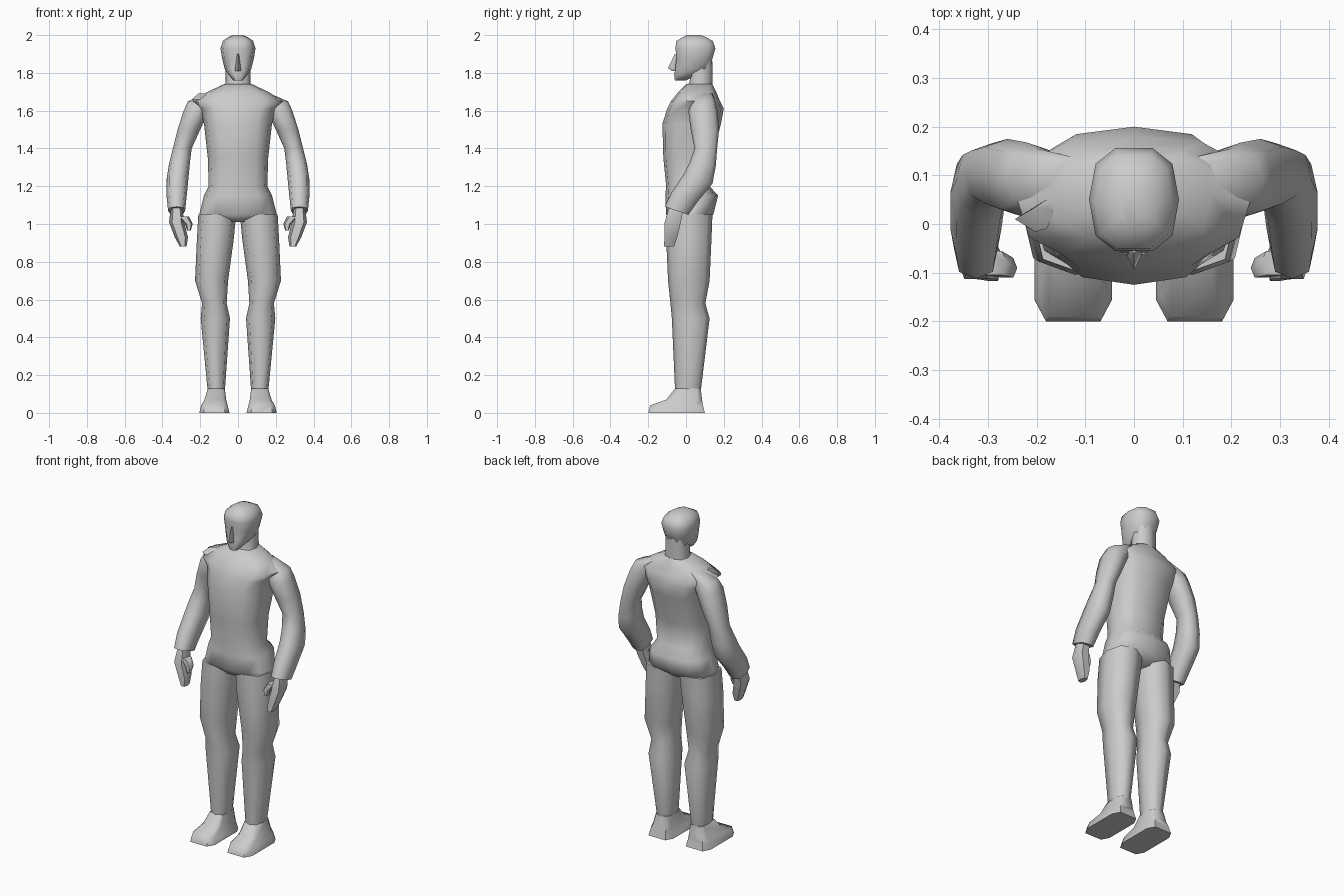
import bpy
import bmesh
from math import cos, sin, pi, radians, copysign

default_cube = bpy.data.objects.get("Cube")
if default_cube:
    bpy.data.objects.remove(default_cube)

grey_value = (.6, .6, .6, 1)
grey = bpy.data.materials.new("plain grey")
grey.use_nodes = True
grey.diffuse_color = grey_value
grey.node_tree.nodes["Principled BSDF"].inputs["Base Color"].default_value = grey_value


def outline(sides, power, flat_front):
    """Superellipse fitted to a unit box, with an edge or a corner at the front."""
    points = []
    for step in range(sides):
        angle = 2 * pi * (step + flat_front / 2) / sides
        c, s = cos(angle), sin(angle)
        points.append((copysign(abs(c) ** power, c), copysign(abs(s) ** power, s)))
    reach = 2 * max(abs(across) for across, along in points)
    return [(across / reach, along / reach) for across, along in points]


def ring(z, width, depth, x=0, y=0, tilt=0):
    """Cross-section placement; tilt is the slope from front to back."""
    def place(across, along):
        return (x + across * width, y + along * depth, z + along * depth * tilt)
    return place


def loft(name, rings, sides=8, power=.75, flat_front=False, side=1):
    """Skin a stack of cross-sections from bottom to top and cap both ends."""
    bm = bmesh.new()
    section = outline(sides, power, flat_front)
    loops = []
    for place in rings:
        spots = [place(across, along) for across, along in section]
        loops.append([bm.verts.new((side * x, y, z)) for x, y, z in spots])
    for low, high in zip(loops, loops[1:]):
        for i in range(sides):
            j = (i + 1) % sides
            bm.faces.new((low[i], low[j], high[j], high[i]))
    bm.faces.new(loops[0])
    bm.faces.new(loops[-1])
    bmesh.ops.recalc_face_normals(bm, faces=bm.faces[:])
    mesh = bpy.data.meshes.new(name)
    bm.to_mesh(mesh)
    bm.free()
    mesh.materials.append(grey)
    mesh.shade_smooth()
    mesh.set_sharp_from_angle(angle=radians(60))
    bpy.context.collection.objects.link(bpy.data.objects.new(name, mesh))


# Torso: crotch, hips, waist, chest, shoulders, collar
loft("torso", [
    ring(z=1.01, width=.18, depth=.17, y=.015),
    ring(z=1.05, width=.41, depth=.25, y=.02),
    ring(z=1.15, width=.36, depth=.28, y=.03),
    ring(z=1.2, width=.31, depth=.23, y=.01),
    ring(z=1.35, width=.32, depth=.26, y=.01),
    ring(z=1.53, width=.36, depth=.31, y=.03),
    ring(z=1.61, width=.4, depth=.3, y=.05),
    ring(z=1.65, width=.48, depth=.26, y=.05),
    ring(z=1.7, width=.32, depth=.2, y=.06),
    ring(z=1.74, width=.15, depth=.14, y=.07),
], sides=12)

# Neck
loft("neck", [
    ring(z=1.7, width=.15, depth=.14, y=.07),
    ring(z=1.76, width=.13, depth=.12, y=.08),
    ring(z=1.86, width=.13, depth=.12, y=.08),
])

# Head: chin, jaw, cheeks, temples, crown
loft("head", [
    ring(z=1.76, width=.05, depth=.06, y=-.03),
    ring(z=1.79, width=.1, depth=.13),
    ring(z=1.82, width=.14, depth=.19, y=.035),
    ring(z=1.88, width=.17, depth=.2, y=.045),
    ring(z=1.93, width=.185, depth=.22, y=.05),
    ring(z=1.97, width=.16, depth=.2, y=.045),
    ring(z=1.99, width=.1, depth=.12, y=.045),
    ring(z=2, width=.05, depth=.08, y=.04),
], sides=10)

# Nose
loft("nose", [
    ring(z=1.81, width=.03, depth=.03, y=-.06),
    ring(z=1.825, width=.03, depth=.06, y=-.065),
    ring(z=1.9, width=.01, depth=.01, y=-.055),
], sides=4)

# Creased fold on the right shoulder
loft("shoulder_fold", [
    ring(z=1.63, width=.06, depth=.04, x=.18),
    ring(z=1.66, width=.13, depth=.08, x=.18, y=.01),
    ring(z=1.69, width=.06, depth=.04, x=.18, y=.03),
], sides=4, side=-1)

# Matching limbs on both sides
for label, side in (("left", 1), ("right", -1)):
    # Leg: ankle, calf, knee, thigh, hip
    loft(label + "_leg", [
        ring(z=.11, width=.09, depth=.135, x=.115, y=.01),
        ring(z=.5, width=.155, depth=.2, x=.12, y=.025),
        ring(z=.58, width=.13, depth=.185, x=.125, y=.01),
        ring(z=.7, width=.175, depth=.22, x=.14, y=.015),
        ring(z=.92, width=.195, depth=.24, x=.12, y=.015),
        ring(z=1.05, width=.2, depth=.24, x=.11, y=.02),
    ], side=side)

    # Foot: sole, toe cap, instep, ankle
    loft(label + "_foot", [
        ring(z=0, width=.16, depth=.3, x=.125, y=-.05),
        ring(z=.04, width=.14, depth=.28, x=.125, y=-.05),
        ring(z=.07, width=.115, depth=.19, x=.12, y=-.01),
        ring(z=.13, width=.09, depth=.135, x=.115, y=.01),
    ], power=.4, flat_front=True, side=side)

    # Arm: cuff, forearm, elbow, upper arm, shoulder
    loft(label + "_arm", [
        ring(z=1.07, width=.09, depth=.125, x=.325, y=-.05, tilt=-.35),
        ring(z=1.14, width=.105, depth=.135, x=.325, y=-.01, tilt=-.4),
        ring(z=1.24, width=.115, depth=.15, x=.32, y=.065, tilt=-.35),
        ring(z=1.32, width=.11, depth=.135, x=.31, y=.09, tilt=-.2),
        ring(z=1.4, width=.1, depth=.12, x=.295, y=.105),
        ring(z=1.5, width=.12, depth=.15, x=.26, y=.1),
        ring(z=1.6, width=.135, depth=.155, x=.22, y=.09),
        ring(z=1.65, width=.13, depth=.12, x=.2, y=.095),
        ring(z=1.69, width=.07, depth=.09, x=.135, y=.095),
    ], side=side)

    # Hand: curled fingertips, knuckles, wrist
    loft(label + "_hand", [
        ring(z=.88, width=.035, depth=.06, x=.29, y=-.09),
        ring(z=.93, width=.07, depth=.075, x=.3, y=-.08),
        ring(z=1.01, width=.08, depth=.095, x=.325, y=-.07),
        ring(z=1.09, width=.06, depth=.085, x=.325, y=-.05),
    ], sides=6, side=side)

    # Thumb
    loft(label + "_thumb", [
        ring(z=.965, width=.02, depth=.03, x=.26, y=-.095),
        ring(z=1, width=.04, depth=.045, x=.26, y=-.09),
        ring(z=1.04, width=.06, depth=.055, x=.29, y=-.08),
    ], sides=6, side=side)
